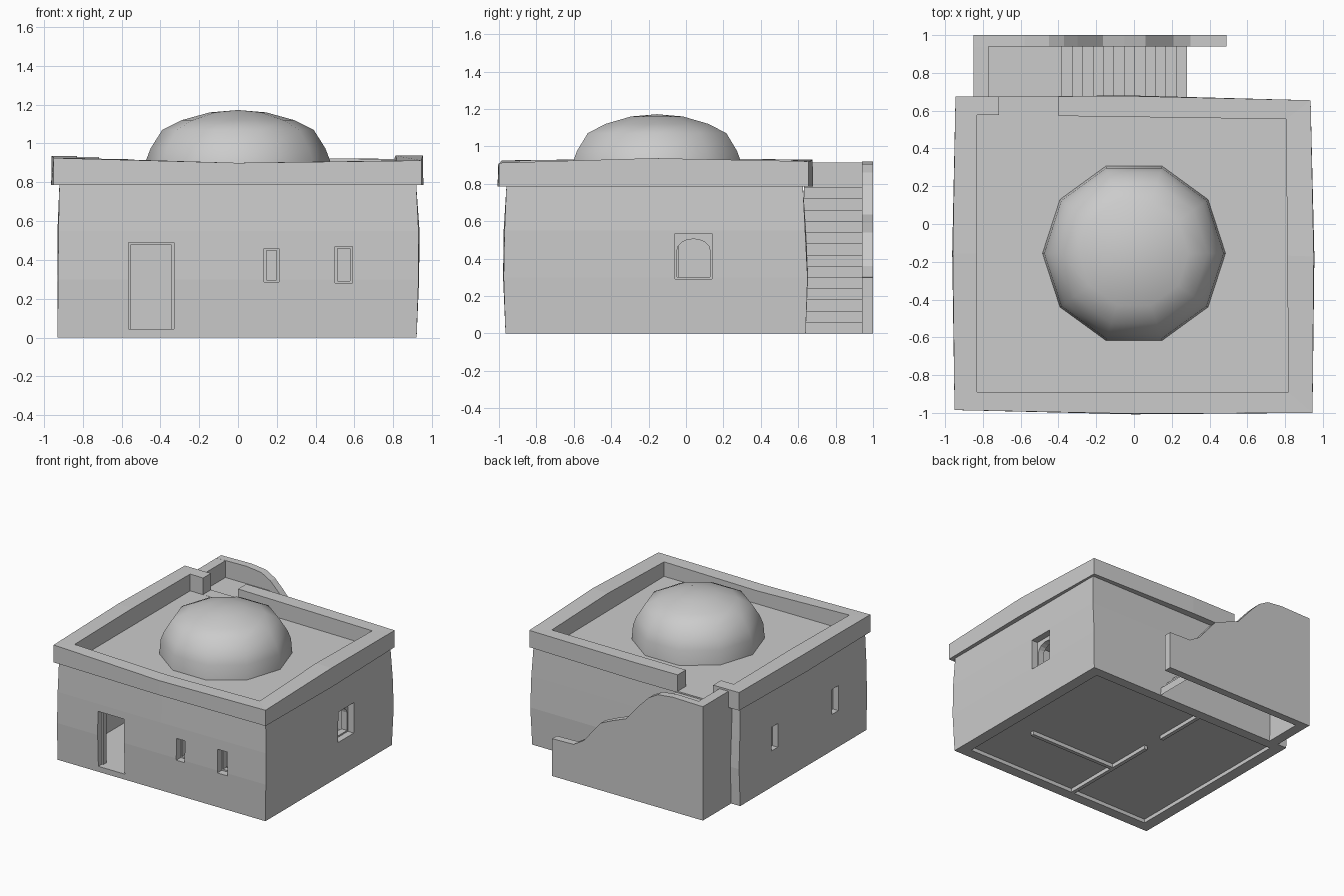
import bpy, bmesh, math
from mathutils import Vector

if "Cube" in bpy.data.objects:
    bpy.data.objects.remove(bpy.data.objects["Cube"])


def make(name, verts, faces, smooth=None):
    me = bpy.data.meshes.new(name)
    me.from_pydata(verts, [], faces)
    ob = bpy.data.objects.new(name, me)
    bpy.context.collection.objects.link(ob)
    bm = bmesh.new()
    bm.from_mesh(me)
    bmesh.ops.recalc_face_normals(bm, faces=bm.faces)
    bm.to_mesh(me)
    bm.free()
    if smooth:
        bpy.ops.object.select_all(action='DESELECT')
        ob.select_set(True)
        bpy.context.view_layer.objects.active = ob
        bpy.ops.object.shade_smooth_by_angle(angle=math.radians(smooth))
    return ob


def box(name, x0, x1, y0, y1, z0, z1):
    v = [(x, y, z) for z in (z0, z1) for x, y in ((x0, y0), (x1, y0), (x1, y1), (x0, y1))]
    return make(name, v, [(3, 2, 1, 0), (4, 5, 6, 7)] +
                [(i, (i + 1) % 4, (i + 1) % 4 + 4, i + 4) for i in range(4)])


def prism(name, outline, axis, lo, hi):
    """Extrude an (across, z) outline along the x or y axis."""
    n = len(outline)
    v = [((d, a, z) if axis == 'x' else (a, d, z)) for d in (lo, hi) for a, z in outline]
    return make(name, v, [tuple(range(n)), tuple(range(2 * n - 1, n - 1, -1))] +
                [(i, (i + 1) % n, (i + 1) % n + n, i + n) for i in range(n)])


def loop(corners, bulge, zs):
    """Four corners plus bulged edge midpoints, starting front left."""
    if not isinstance(zs, (list, tuple)):
        zs = [zs] * 8
    pts = []
    for i, c in enumerate(corners):
        d = corners[(i + 1) % 4]
        out = Vector(((0, -1), (1, 0), (0, 1), (-1, 0))[i]) * bulge
        m = (Vector(c) + Vector(d)) / 2 + out
        pts += [tuple(c), tuple(m)]
    return [(p[0], p[1], z) for p, z in zip(pts, zs)]


def rect(x0, x1, y0, y1):
    return [(x0, y0), (x1, y0), (x1, y1), (x0, y1)]


def ring(name, loops, smooth=None):
    """Closed solid ring from loops joined in a cycle."""
    k, n = len(loops), len(loops[0])
    faces = [(a * n + i, a * n + (i + 1) % n, (a + 1) % k * n + (i + 1) % n, (a + 1) % k * n + i)
             for a in range(k) for i in range(n)]
    return make(name, [p for l in loops for p in l], faces, smooth)


def cut(ob, cutter):
    cutter.hide_render = True
    m = ob.modifiers.new("cut", 'BOOLEAN')
    m.operation, m.solver, m.object = 'DIFFERENCE', 'EXACT', cutter
    bpy.context.view_layer.objects.active = ob
    bpy.ops.object.modifier_apply(modifier=m.name)
    bpy.data.objects.remove(cutter)


# Uneven plaster walls
inner = rect(-0.84, 0.83, -0.88, 0.56)
walls = ring("walls", [
    loop(rect(-0.93, 0.92, -0.965, 0.64), 0.0, 0),
    loop(rect(-0.927, 0.93, -0.975, 0.65), 0.003, 0.3),
    loop(rect(-0.925, 0.93, -0.97, 0.637), 0.005, 0.55),
    loop(rect(-0.92, 0.918, -0.96, 0.625), 0.0, 0.79),
    loop(inner, 0, 0.79), loop(inner, 0, 0)])

# Openings: (axis, across0, across1, z0, z1, outer wall position, inward direction)
openings = [('y', -0.565, -0.33, 0.045, 0.49, -0.97, 1),
            ('y', 0.135, 0.21, 0.285, 0.46, -0.97, 1),
            ('y', 0.50, 0.59, 0.28, 0.47, -0.97, 1),
            ('x', 0.16, 0.24, 0.29, 0.48, -0.93, 1),
            ('x', -0.61, -0.53, 0.29, 0.49, -0.93, 1),
            ('x', -0.06, 0.14, 0.29, 0.535, 0.93, -1)]
for axis, a0, a1, z0, z1, w, d in openings:
    s = 0.012
    door, arched = z0 < 0.1, w > 0
    b = z0 if door else z0 + s
    if arched:
        mid, half = (a0 + a1) / 2, (a1 - a0) / 2 - s
        hole = [(a0 + s, b), (a1 - s, b)] + [
            (mid + half * math.cos(t * math.pi / 8), 0.445 + 0.06 * math.sin(t * math.pi / 8))
            for t in range(9)]
    else:
        hole = [(a0 + s, b), (a1 - s, b), (a1 - s, z1 - s), (a0 + s, z1 - s)]
    rim = [(a0, z0), (a1, z0), (a1, z1), (a0, z1)]
    for outline, depth in ((rim, 0.05), (hole, 0.2)):
        ends = sorted((w - 0.1 * d, w + depth * d))
        cut(walls, prism("cutter", outline, axis, *ends))

# Floor and roof
box("floor", -0.84, 0.83, -0.88, 0.56, 0.03, 0.045)
box("roof", -0.84, 0.83, -0.89, 0.58, 0.76, 0.795)

# Inner partitions with passages
box("partition_long_front", -0.165, -0.135, -0.88, -0.04, 0.0, 0.76)
box("partition_long_back", -0.165, -0.135, 0.14, 0.56, 0.0, 0.76)
box("partition_cross", -0.135, 0.63, -0.435, -0.405, 0.0, 0.76)

# Door standing open
leaf = box("door_leaf", -0.19, 0, 0, 0.02, 0.045, 0.478)
leaf.location = (-0.342, -0.90, 0)
leaf.rotation_euler.z = math.radians(-107)

# Parapet with a wavy top and a gap for the stairs
outer = [(-0.95, -0.985), (0.945, -1.0), (0.935, 0.655), (-0.945, 0.675)]
inside = [(-0.83, -0.89), (0.818, -0.89), (0.805, 0.555), (-0.83, 0.578)]
tops = [0.925, 0.90, 0.912, 0.937, 0.92, 0.925, 0.93, 0.935]
parapet = ring("parapet", [loop(outer, 0.015, 0.785), loop(outer, 0.012, tops),
                           loop(inside, 0.0, tops), loop(inside, 0.0, 0.785)])
cut(parapet, box("cutter", -0.715, -0.40, 0.45, 0.8, 0.796, 1.1))

# Ten-sided dome
profile = [(0.485, 0.79), (0.475, 0.91), (0.45, 0.975), (0.39, 1.07), (0.29, 1.12), (0.145, 1.16)]
dv = [(r * math.cos(i * math.pi / 5), -0.155 + r * math.sin(i * math.pi / 5), z)
      for r, z in profile for i in range(10)] + [(0, -0.155, 1.172)]
df = [(k * 10 + i, k * 10 + (i + 1) % 10, k * 10 + 10 + (i + 1) % 10, k * 10 + 10 + i)
      for k in range(len(profile) - 1) for i in range(10)]
df += [(50 + i, 50 + (i + 1) % 10, 60) for i in range(10)]
make("dome", dv, df, 50)

# Back stairs: open shell of thirteen risers, then a landing
steps, rise, run = 13, 0.06, 0.055
path = [(0.28, 0.0)]
for i in range(steps):
    x = 0.28 - i * run
    path += [(x, (i + 1) * rise), (x - run if i < steps - 1 else -0.77, (i + 1) * rise)]
sv = [(x, y, z) for x, z in path for y in (0.63, 0.94)]
make("stairs", sv, [(2 * i, 2 * i + 1, 2 * i + 3, 2 * i + 2) for i in range(len(path) - 1)])

# Stair side wall with a flowing top, and end wall
prism("stair_wall", [(0.49, 0), (0.49, 0.30), (0.30, 0.305), (0.21, 0.36), (0.06, 0.54),
                     (-0.05, 0.59), (-0.165, 0.635), (-0.30, 0.79), (-0.37, 0.86),
                     (-0.45, 0.905), (-0.58, 0.92), (-0.85, 0.915), (-0.85, 0)], 'y', 0.94, 1.0)
box("stair_end_wall", -0.85, -0.77, 0.63, 0.94, 0, 0.915)
